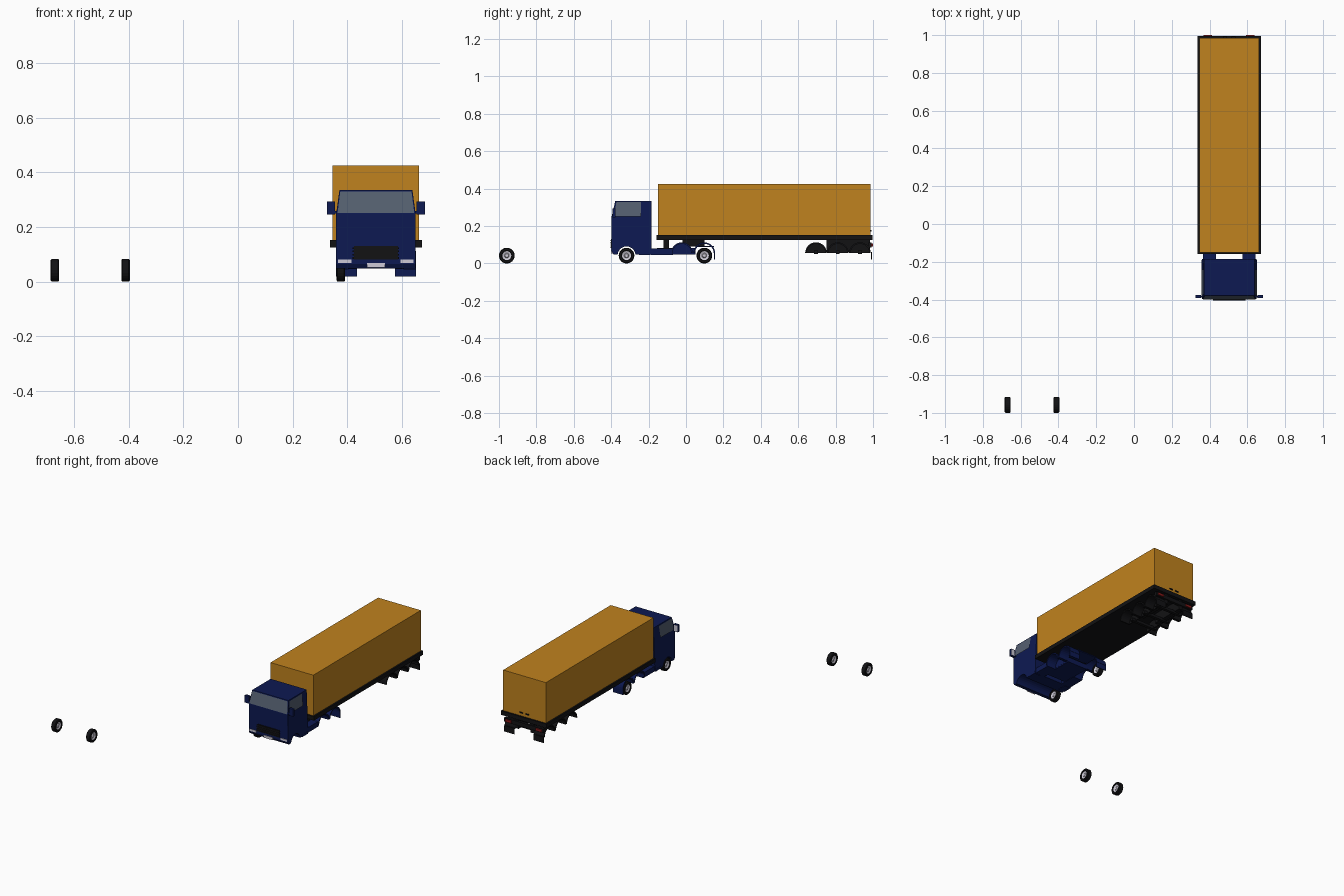
import bpy, bmesh
from math import pi, sin, cos
from mathutils import Matrix

if "Cube" in bpy.data.objects:
    bpy.data.objects.remove(bpy.data.objects["Cube"])

CX = 0.504  # centre line of the truck


def material(name, r, g, b):
    m = bpy.data.materials.new(name)
    m.diffuse_color = (r, g, b, 1)
    m.use_nodes = True
    m.node_tree.nodes["Principled BSDF"].inputs["Base Color"].default_value = m.diffuse_color
    return m


BLUE = material("blue", 0.004, 0.010, 0.085)
ORANGE = material("orange", 0.53, 0.225, 0.013)
BLACK = material("black", 0.006, 0.006, 0.007)
GLASS = material("glass", 0.09, 0.115, 0.16)
LIGHT = material("light", 0.62, 0.6, 0.68)
RED = material("red", 0.25, 0.01, 0.01)


def finish(name, bm, mat):
    bmesh.ops.recalc_face_normals(bm, faces=bm.faces)
    me = bpy.data.meshes.new(name)
    bm.to_mesh(me)
    bm.free()
    me.materials.append(mat)
    ob = bpy.data.objects.new(name, me)
    bpy.context.collection.objects.link(ob)
    return ob


def prism(name, pts, x0, x1, mat):
    """Extrude a (y, z) profile from x0 to x1."""
    bm = bmesh.new()
    a = [bm.verts.new((x0, y, z)) for y, z in pts]
    b = [bm.verts.new((x1, y, z)) for y, z in pts]
    bm.faces.new(a)
    bm.faces.new(b)
    for i in range(len(pts)):
        j = (i + 1) % len(pts)
        bm.faces.new((a[i], a[j], b[j], b[i]))
    return finish(name, bm, mat)


def box(name, x0, x1, y0, y1, z0, z1, mat):
    return prism(name, [(y0, z0), (y1, z0), (y1, z1), (y0, z1)], x0, x1, mat)


def pair(name, dx0, dx1, y0, y1, z0, z1, mat):
    """Box at both sides, given by distance from the truck's centre line."""
    for side, s in (("left", -1), ("right", 1)):
        box(f"{name}_{side}", CX + s * dx0, CX + s * dx1, y0, y1, z0, z1, mat)


def panel(name, pts, mat):
    bm = bmesh.new()
    bm.faces.new([bm.verts.new(p) for p in pts])
    return finish(name, bm, mat)


def lathe(name, prof, x, y, z, mat, n=24):
    """Revolve an (x, radius) profile about the x axis."""
    bm = bmesh.new()
    vs = [bm.verts.new((a, 0, r)) for a, r in prof]
    es = [bm.edges.new(e) for e in zip(vs, vs[1:])]
    bmesh.ops.spin(bm, geom=vs + es, axis=(1, 0, 0), cent=(0, 0, 0), angle=2 * pi, steps=n)
    bmesh.ops.remove_doubles(bm, verts=bm.verts, dist=1e-5)
    bmesh.ops.transform(bm, matrix=Matrix.Translation((x, y, z)), verts=bm.verts)
    return finish(name, bm, mat)


def arc(y, z, r, n=14):
    return [(y - r * cos(pi * i / n), z + r * sin(pi * i / n)) for i in range(n + 1)]


def wheel(name, x, y):
    w, r = 0.0155, 0.042
    lathe(name + "_tyre", [(-w * .8, .024), (-w, .028), (-w, .038), (-w * .75, r),
                           (w * .75, r), (w, .038), (w, .028), (w * .8, .024)], x, y, r, BLACK)
    lathe(name + "_hub", [(-w * .9, 0), (-w * .9, .009), (-w * .5, .013), (-w * .8, .0245),
                          (w * .8, .0245), (w * .5, .013), (w * .9, .009), (w * .9, 0)], x, y, r, LIGHT)


def fenders(name, y, mat, wall):
    """Arched mudguards on both sides, optionally closed on the inside."""
    shell = arc(y, .055, .058) + arc(y, .055, .05)[::-1]
    for side, s in (("left", -1), ("right", 1)):
        prism(f"{name}_{side}", shell, CX + s * .07, CX + s * .146, mat)
        if wall:
            prism(f"{name}_wall_{side}", arc(y, .055, .055), CX + s * .07, CX + s * .076, mat)


# Wheels: two fitted on the left, two lying loose
for n, x, y in (("front_wheel", .376, -.318), ("rear_wheel", .376, .098),
                ("loose_wheel_a", -.669, -.958), ("loose_wheel_b", -.411, -.958)):
    wheel(n, x, y)

# Cab with narrowed top and open wheel tunnel
cab = prism("cab", [(-.388, .048), (-.398, .065), (-.398, .25), (-.378, .335),
                    (-.185, .335), (-.185, .048)], CX - .145, CX + .145, BLUE)
for v in cab.data.vertices:
    if v.co.z > .3:
        v.co.x = CX + (v.co.x - CX) * .92
tunnel = lathe("wheel_tunnel_cutter", [(-.2, 0), (-.2, .048), (.2, .048), (.2, 0)],
               CX, -.318, .043, BLUE)
tunnel.hide_render = True
tunnel.display_type = 'WIRE'
cut = cab.modifiers.new("wheel_tunnel", 'BOOLEAN')
cut.operation, cut.object, cut.solver = 'DIFFERENCE', tunnel, 'EXACT'
bpy.context.view_layer.update()
bpy.context.view_layer.objects.active = cab
bpy.ops.object.modifier_apply(modifier=cut.name)
bpy.data.objects.remove(tunnel)

# Cab windows
panel("windshield", [(CX - .140, -.400, .252), (CX + .140, -.400, .252),
                     (CX + .130, -.3815, .33), (CX - .130, -.3815, .33)], GLASS)
for side, s in (("left", -1), ("right", 1)):
    panel("side_window_" + side, [(CX + s * .1465, -.385, .252), (CX + s * .1465, -.24, .252),
                                  (CX + s * .136, -.24, .328), (CX + s * .136, -.372, .328)], GLASS)

# Cab front details
box("grille", CX - .08, CX + .08, -.402, -.39, .082, .13, BLACK)
for i in range(4):
    box(f"grille_slat_{i}", CX - .085, CX + .085, -.404, -.4, .084 + i * .012, .09 + i * .012, BLACK)
box("front_plate", CX - .033, CX + .033, -.402, -.39, .052, .069, LIGHT)
pair("headlight", .09, .138, -.401, -.39, .069, .082, LIGHT)
pair("mirror", .149, .179, -.393, -.377, .245, .293, BLUE)
pair("mirror_glass", .152, .176, -.377, -.376, .249, .289, LIGHT)
pair("mirror_arm", .135, .155, -.39, -.382, .25, .258, BLUE)
pair("fog_lamp_step", .1, .146, -.25, -.19, .045, .06, BLUE)

# Tractor chassis, side tanks and mudguards
box("chassis_front", CX - .075, CX + .075, -.155, .052, .048, .082, BLUE)
box("chassis_rear_deck", CX - .075, CX + .075, .05, .15, .087, .094, BLUE)
pair("side_tank", .07, .14, -.186, -.07, .046, .08, BLUE)
fenders("drive_fender", -.022, BLUE, True)
fenders("rear_fender", .098, BLUE, False)
pair("tractor_mudflap", .07, .146, .15, .154, .02, .06, BLUE)

# Trailer body and bed
box("cargo_box", CX - .158, CX + .158, -.15, .986, .15, .424, ORANGE)
box("trailer_bed", CX - .168, CX + .168, -.158, .996, .126, .153, BLACK)
pair("support_leg", .05, .09, -.12, -.09, .078, .13, BLACK)
box("coupling_plate", CX - .06, CX + .06, -.02, .1, .09, .128, BLACK)

# Trailer running gear
pair("trailer_rail", .045, .07, .75, .985, .06, .128, BLACK)
for i, y in enumerate((.695, .812, .93)):
    fenders(f"trailer_fender_{i}", y, BLACK, True)
    box(f"trailer_axle_{i}", CX - .1, CX + .1, y - .01, y + .01, .05, .068, BLACK)
pair("trailer_mudflap", .07, .146, .99, .994, .02, .06, BLACK)
box("rear_bar", CX - .146, CX + .146, .975, .993, .085, .112, BLACK)
pair("tail_light", .09, .135, .99, 1.0, .09, .106, RED)
pair("door_latch", .012, .034, .98, .992, .172, .179, BLACK)
